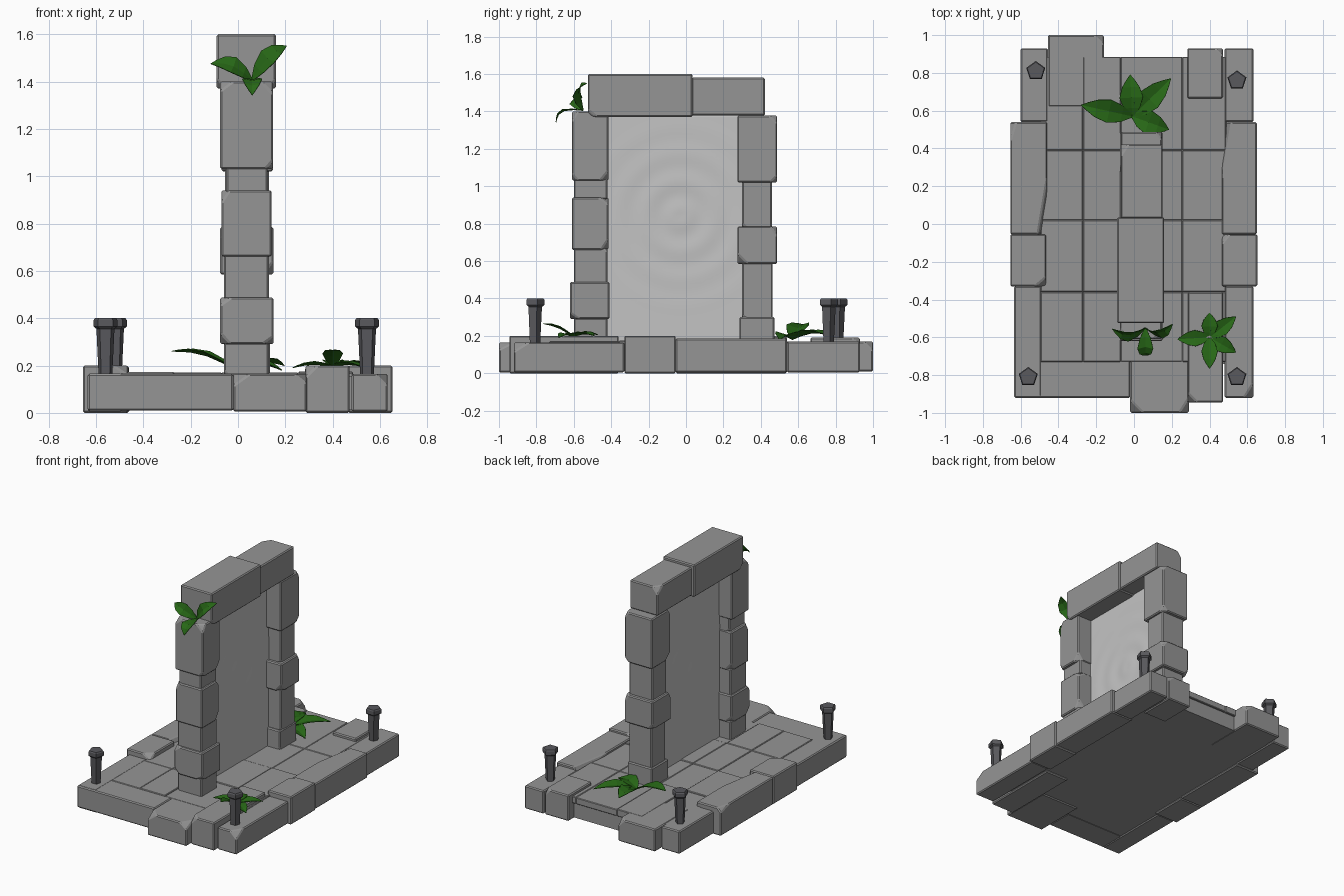
import bpy, bmesh, math, random
from mathutils import Vector

if "Cube" in bpy.data.objects:
    bpy.data.objects.remove(bpy.data.objects["Cube"])

random.seed(7)


def material(name, rgb):
    m = bpy.data.materials.new(name)
    m.diffuse_color = (*rgb, 1)
    m.use_nodes = True
    m.node_tree.nodes["Principled BSDF"].inputs["Base Color"].default_value = m.diffuse_color
    return m


STONE = material("grey stone", (0.30, 0.30, 0.30))
VEIL = material("pale veil", (0.55, 0.55, 0.55))
IRON = material("dark iron", (0.10, 0.10, 0.11))
LEAF = material("leaf green", (0.02, 0.135, 0.008))


def make(name, bm, mat):
    bmesh.ops.recalc_face_normals(bm, faces=bm.faces)
    me = bpy.data.meshes.new(name)
    bm.to_mesh(me)
    bm.free()
    me.materials.append(mat)
    ob = bpy.data.objects.new(name, me)
    bpy.context.collection.objects.link(ob)
    return ob


def block(name, x0, x1, y0, y1, z0, z1, chips=(), bevel=0.007):
    """Stone box; each chip is (sx, sy, sz, cut_x, cut_y, cut_z) off one corner."""
    bm = bmesh.new()
    bmesh.ops.create_cube(bm, size=1)
    mid = Vector(((x0 + x1) / 2, (y0 + y1) / 2, (z0 + z1) / 2))
    dim = Vector((x1 - x0, y1 - y0, z1 - z0))
    for v in bm.verts:
        v.co = Vector([m + c * d for m, c, d in zip(mid, v.co, dim)])
    for sx, sy, sz, ax, ay, az in chips:
        corner = mid + Vector((sx * dim.x, sy * dim.y, sz * dim.z)) / 2
        cut = bmesh.ops.bisect_plane(
            bm, geom=bm.verts[:] + bm.edges[:] + bm.faces[:],
            plane_co=corner - Vector((sx * ax, 0, 0)),
            plane_no=Vector((sx / ax, sy / ay, sz / az)).normalized(), clear_outer=True)
        edges = [e for e in cut["geom_cut"] if isinstance(e, bmesh.types.BMEdge)]
        bmesh.ops.holes_fill(bm, edges=edges, sides=0)
    if bevel:
        bmesh.ops.bevel(bm, geom=bm.edges[:], offset=bevel, segments=1,
                        affect='EDGES', clamp_overlap=True)
    return make(name, bm, STONE)


def worn(n=2, size=0.05):
    """Random corner chips."""
    corners = random.sample([(x, y, z) for x in (-1, 1) for y in (-1, 1) for z in (-1, 1)], n)
    return [(*c, *(random.uniform(0.5, 1) * size for _ in range(3))) for c in corners]


# Rim of the platform
rim = [
    ("front_left_rim", -0.635, -0.02, -0.92, -0.72, 0.01, 0.165, []),
    ("left_front_rim", -0.634, -0.49, -0.915, -0.33, 0.005, 0.166, []),
    ("front_step", -0.02, 0.29, -1.0, -0.62, 0.005, 0.165,
     [(-1, -1, 1, 0.07, 0.07, 0.05), (1, -1, 1, 0.05, 0.08, 0.04)]),
    ("front_block", 0.285, 0.472, -0.945, -0.36, 0.0, 0.2, [(-1, -1, 1, 0.05, 0.05, 0.05)]),
    ("right_front_rim", 0.48, 0.632, -0.92, -0.33, 0.005, 0.165, [(1, -1, 1, 0.05, 0.08, 0.05)]),
    ("right_block", 0.465, 0.653, -0.33, -0.055, 0.0, 0.2, [(-1, 1, 1, 0.04, 0.05, 0.04)]),
    ("right_long_rim", 0.465, 0.65, -0.055, 0.54, 0.005, 0.186, [(-1, 1, 1, 0.05, 0.3, 0.1)]),
    ("right_back_rim", 0.48, 0.632, 0.54, 0.93, 0.005, 0.17, []),
    ("back_block", 0.282, 0.47, 0.665, 0.93, 0.005, 0.19, [(1, 1, 1, 0.04, 0.04, 0.04)]),
    ("back_left_step", -0.455, -0.16, 0.62, 1.0, 0.01, 0.17, [(1, 1, 1, 0.05, 0.05, 0.05)]),
    ("left_back_rim", -0.60, -0.455, 0.54, 0.93, 0.005, 0.168, []),
    ("left_long_rim", -0.655, -0.46, -0.055, 0.54, 0.0, 0.198,
     [(1, -1, 1, 0.05, 0.3, 0.1), (-1, 1, 1, 0.03, 0.1, 0.03)]),
    ("left_block", -0.655, -0.465, -0.33, -0.055, 0.0, 0.2, [(1, -1, 1, 0.06, 0.05, 0.04)]),
]
for r in rim:
    block(*r)

# Paving inside the rim, on one slab
block("floor_slab", -0.5, 0.49, -0.74, 0.87, 0.012, 0.155, bevel=0)
cols = [-0.495, -0.27, -0.07, 0.255, 0.485]
rows = [-0.73, -0.36, 0.02, 0.39, 0.885]
for i in range(4):
    for j in range(4):
        block("paving_tile", cols[i], cols[i + 1], rows[j], rows[j + 1], 0.12,
              0.17 + random.uniform(-0.004, 0.006), bevel=0.004)

# Front and back pillars: (x0, x1, y0, y1, z0, z1)
front_pillar = [
    (-0.06, 0.13, -0.60, -0.42, 0.15, 0.295), (-0.075, 0.15, -0.62, -0.41, 0.29, 0.488),
    (-0.06, 0.13, -0.60, -0.42, 0.48, 0.67), (-0.07, 0.142, -0.61, -0.415, 0.66, 0.94),
    (-0.05, 0.125, -0.60, -0.42, 0.93, 1.045), (-0.075, 0.148, -0.61, -0.415, 1.03, 1.4)]
back_pillar = [
    (-0.06, 0.135, 0.285, 0.473, 0.15, 0.3), (-0.05, 0.13, 0.30, 0.463, 0.29, 0.59),
    (-0.075, 0.15, 0.275, 0.487, 0.585, 0.785), (-0.055, 0.13, 0.30, 0.46, 0.775, 1.03),
    (-0.07, 0.148, 0.275, 0.487, 1.02, 1.378)]
for name, stones in (("front_pillar_stone", front_pillar), ("back_pillar_stone", back_pillar)):
    for k, s in enumerate(stones):
        big = s[1] - s[0] > 0.2
        block(name, *s, worn(4, 0.06) if big else worn(1, 0.03))

# Lintel
block("front_lintel", -0.09, 0.16, -0.525, 0.035, 1.37, 1.6,
      [(-1, -1, -1, 0.04, 0.04, 0.04), (1, -1, -1, 0.03, 0.05, 0.04)])
block("back_lintel", -0.07, 0.152, 0.03, 0.422, 1.378, 1.58, [(-1, 1, 1, 0.04, 0.06, 0.05)])

# Rippled veil filling the doorway
bm = bmesh.new()
bmesh.ops.create_grid(bm, x_segments=36, y_segments=56, size=0.5)
for v in bm.verts:
    y, z = -0.06 + v.co.x * 0.76, 0.77 + v.co.y * 1.24
    d = math.hypot(y + 0.03, z - 0.84)
    v.co = (0.03 + 0.003 * math.sin(d * 42) * max(0, 1 - d / 0.6), y, z)
for f in bm.faces:
    f.smooth = True
veil = make("veil", bm, VEIL)
mod = veil.modifiers.new("thickness", 'SOLIDIFY')
mod.thickness, mod.offset = 0.006, 0

# Five-sided bollards: tapered shaft and flat head
for px, py in ((-0.52, 0.81), (0.545, 0.76), (-0.56, -0.81), (0.545, -0.81)):
    bm = bmesh.new()
    prev = None
    for r, z in ((0.03, 0.15), (0.04, 0.355), (0.053, 0.365), (0.053, 0.392), (0.047, 0.4)):
        ring = [bm.verts.new((px + r * math.cos(a), py + r * math.sin(a), z))
                for a in (math.pi / 2 + k * math.tau / 5 for k in range(5))]
        if prev:
            for k in range(5):
                n = (k + 1) % 5
                bm.faces.new((prev[k], prev[n], ring[n], ring[k]))
        else:
            bm.faces.new(ring)
        prev = ring
    bm.faces.new(prev)
    make("bollard", bm, IRON)


def plant(name, base, tips, up, width, arc):
    """Folded pointed leaves running from a base to each tip."""
    bm = bmesh.new()
    base, up = Vector(base), Vector(up)
    for tip in tips:
        run = Vector(tip) - base
        side = run.cross(up).normalized()
        last = None
        for t, w in ((0, 0.12), (0.2, 0.7), (0.45, 1), (0.7, 0.75), (0.88, 0.35), (1, 0.02)):
            p = base + run * t + up * arc * math.sin(math.pi * t)
            fold = up * width * w * 0.3
            row = [bm.verts.new(q) for q in
                   (p - side * width * w + fold, p, p + side * width * w + fold)]
            if last:
                for k in (0, 1):
                    bm.faces.new((last[k], last[k + 1], row[k + 1], row[k]))
            last = row
    ob = make(name, bm, LEAF)
    m = ob.modifiers.new("thickness", 'SOLIDIFY')
    m.thickness, m.offset = 0.003, 0


plant("back_plant", (-0.01, 0.57, 0.18),
      [(-0.28, 0.63, 0.26), (-0.02, 0.79, 0.2), (0.195, 0.77, 0.2), (0.185, 0.5, 0.18)],
      (0, 0, 1), 0.062, 0.025)
plant("front_plant", (0.4, -0.6, 0.195),
      [(0.40, -0.47, 0.205), (0.54, -0.49, 0.2), (0.54, -0.68, 0.19),
       (0.4, -0.765, 0.265), (0.23, -0.61, 0.19)], (0, 0, 1), 0.043, 0.012)
plant("pillar_plant", (0.06, -0.55, 1.405),
      [(-0.115, -0.555, 1.475), (0.205, -0.53, 1.55), (0.06, -0.695, 1.342)],
      (0, -0.8, 0.6), 0.042, 0.045)
